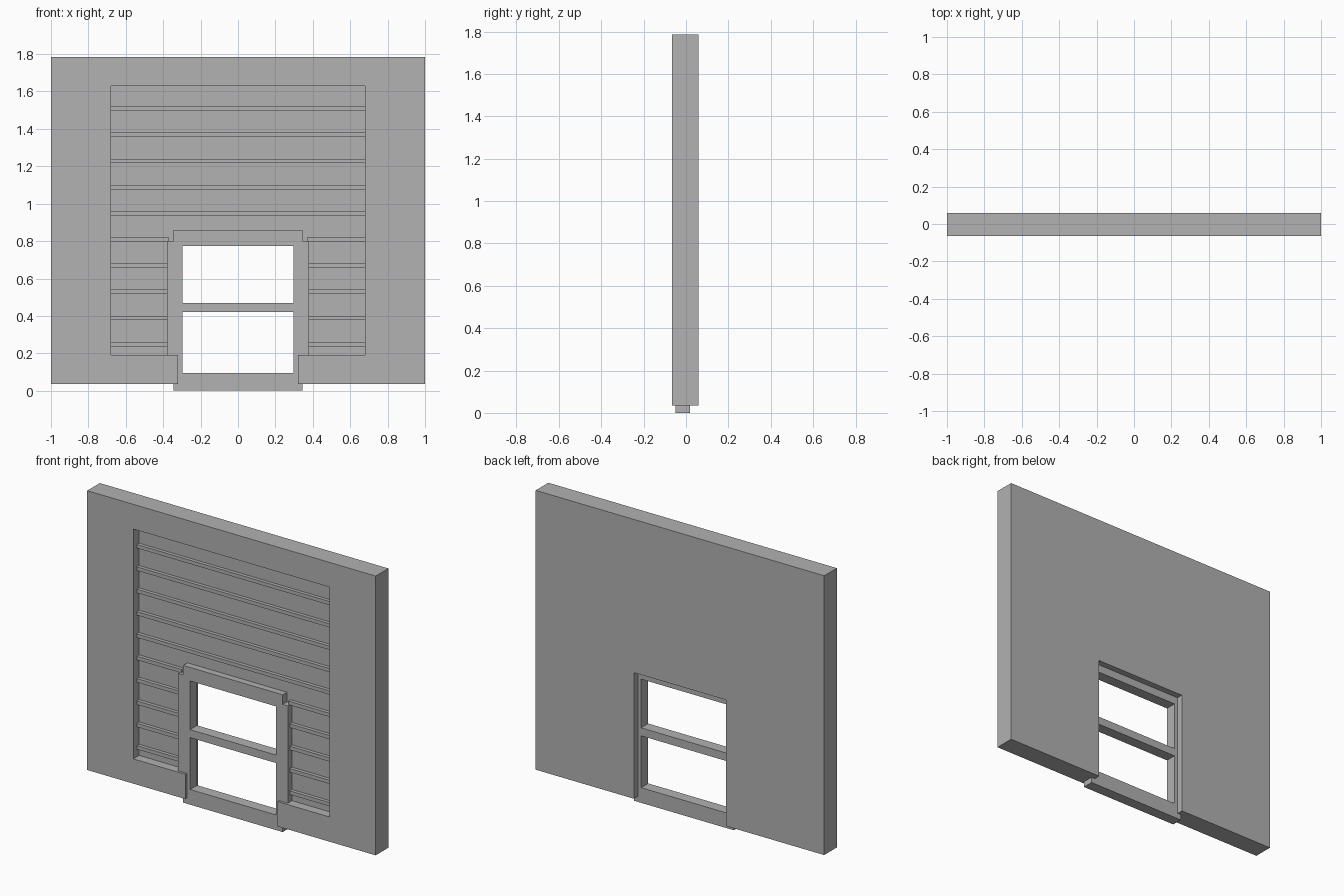
import bpy, bmesh

old = bpy.data.objects.get("Cube")
if old:
    bpy.data.objects.remove(old, do_unlink=True)

grey = bpy.data.materials.new("plain_grey")
grey.use_nodes = True
colour = (0.445, 0.445, 0.445, 1)
grey.diffuse_color = colour
grey.node_tree.nodes["Principled BSDF"].inputs["Base Color"].default_value = colour


def prism(name, half_outline, y0, y1):
    """Extrude a mirrored x-z outline (right half, bottom to top) along y."""
    outline = half_outline + [(-x, z) for x, z in reversed(half_outline)]
    bm = bmesh.new()
    face = bm.faces.new([bm.verts.new((x, y0, z)) for x, z in outline])
    moved = bmesh.ops.extrude_face_region(bm, geom=[face])["geom"]
    verts = [v for v in moved if isinstance(v, bmesh.types.BMVert)]
    bmesh.ops.translate(bm, verts=verts, vec=(0, y1 - y0, 0))
    bmesh.ops.recalc_face_normals(bm, faces=bm.faces)
    mesh = bpy.data.meshes.new(name)
    bm.to_mesh(mesh)
    bm.free()
    mesh.materials.append(grey)
    obj = bpy.data.objects.new(name, mesh)
    bpy.context.collection.objects.link(obj)
    return obj


def block(name, half_width, z0, z1, y0, y1):
    return prism(name, [(half_width, z0), (half_width, z1)], y0, y1)


def cut(obj, cutter):
    """Subtract the cutter, then discard it."""
    cutter.hide_render = True
    mod = obj.modifiers.new("cut", "BOOLEAN")
    mod.operation, mod.solver, mod.object = "DIFFERENCE", "EXACT", cutter
    bpy.context.view_layer.objects.active = obj
    bpy.ops.object.modifier_apply(modifier=mod.name)
    bpy.data.objects.remove(cutter, do_unlink=True)


FRONT, BACK, PANEL = -0.065, 0.06, -0.008

# Wall with a recessed panel and a window opening
wall = block("wall", 1.0, 0.035, 1.785, FRONT, BACK)
cut(wall, block("recess_cutter", 0.68, 0.19, 1.63, -0.2, PANEL))
cut(wall, block("opening_cutter", 0.32, -0.1, 0.825, -0.3, 0.3))

# Horizontal ribs across the panel, split where the window stands
for i in range(10):
    z = 0.237 + 0.14 * i
    rib = block(f"rib_{i + 1}", 0.68, z, z + 0.023, PANEL - 0.022, PANEL + 0.002)
    if z < 0.8:
        cut(rib, block("rib_cutter", 0.37, z - 0.1, z + 0.1, -0.3, 0.3))

# Window frame: sill, wider jambs and header in one outline, with two panes
frame = prism("window_frame", [(0.345, 0), (0.345, 0.095), (0.38, 0.095),
                               (0.38, 0.80), (0.345, 0.80), (0.345, 0.86)],
              -0.05, 0.02)
cut(frame, block("lower_pane_cutter", 0.297, 0.095, 0.42, -0.3, 0.3))
cut(frame, block("upper_pane_cutter", 0.297, 0.47, 0.775, -0.3, 0.3))
